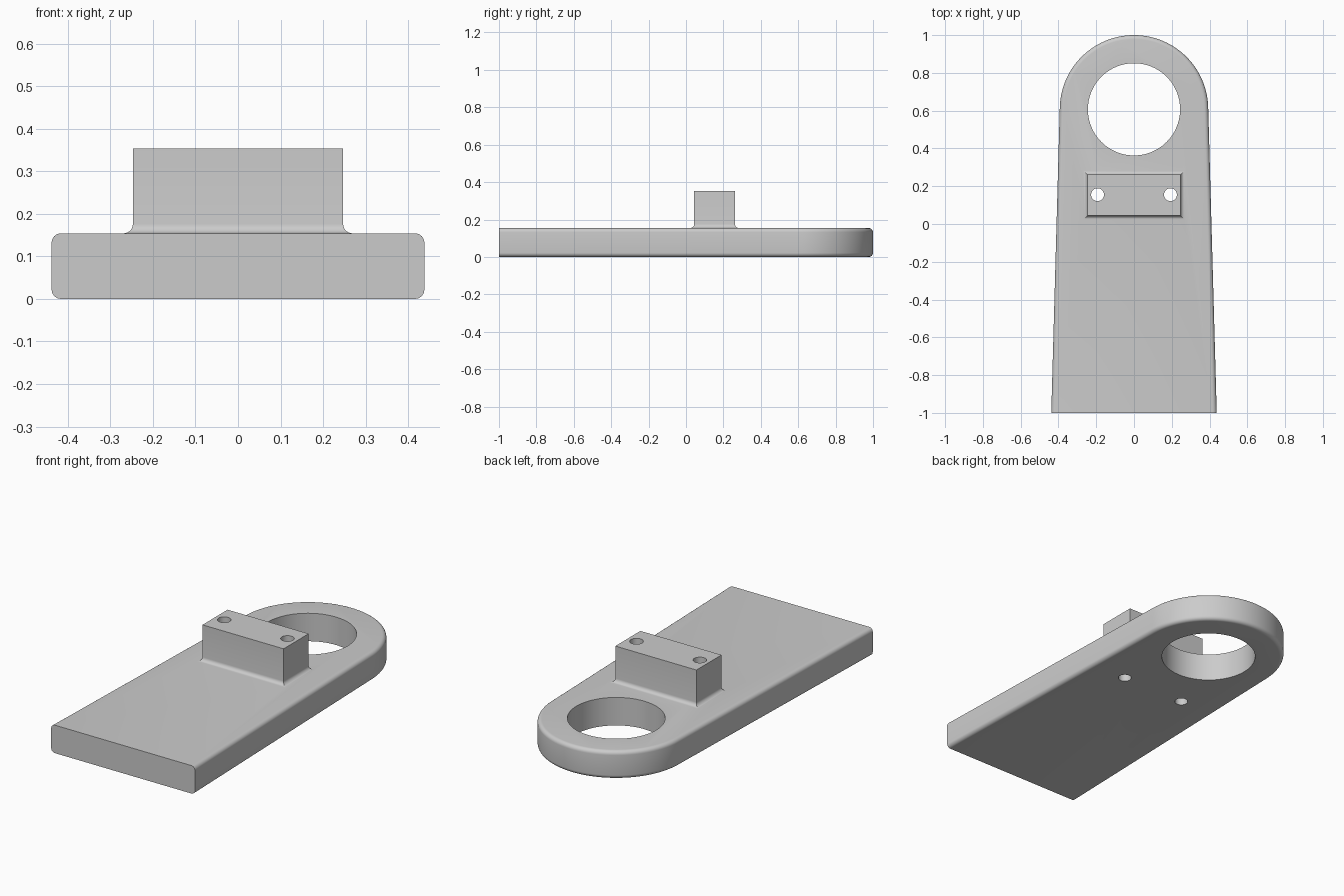
import bpy, bmesh, math
from math import sin, cos, pi

cube = bpy.data.objects.get("Cube")
if cube:
    bpy.data.objects.remove(cube, do_unlink=True)

grey = bpy.data.materials.new("plain grey")
grey.use_nodes = True
COLOUR = (0.6, 0.6, 0.6, 1)
grey.diffuse_color = COLOUR
grey.node_tree.nodes["Principled BSDF"].inputs["Base Color"].default_value = COLOUR

THICK, ROUND = 0.154, 0.022
EYE_Y, EYE_R, FRONT_W = 0.607, 0.393, 0.438


def loft(name, rings):
    """Closed solid through rings of equal point count, bottom to top."""
    bm = bmesh.new()
    loops = [[bm.verts.new(p) for p in ring] for ring in rings]
    n = len(loops[0])
    for low, high in zip(loops, loops[1:]):
        for i in range(n):
            j = (i + 1) % n
            bm.faces.new((low[i], low[j], high[j], high[i]))
    bm.faces.new(loops[0][::-1])
    bm.faces.new(loops[-1])
    bmesh.ops.recalc_face_normals(bm, faces=bm.faces)
    mesh = bpy.data.meshes.new(name)
    bm.to_mesh(mesh)
    bm.free()
    mesh.materials.append(grey)
    obj = bpy.data.objects.new(name, mesh)
    bpy.context.collection.objects.link(obj)
    return obj


def outline(offset, z, steps=64):
    """Tapered plate outline with a round end, drawn inwards by offset."""
    reach = EYE_Y + 1
    t = math.acos(EYE_R / math.hypot(FRONT_W, reach)) - math.atan2(reach, FRONT_W)
    r = EYE_R - offset
    x = (r + reach * sin(t)) / cos(t)
    pts = [(-x, -1, z), (x, -1, z)]
    for i in range(steps + 1):
        a = t + (pi - 2 * t) * i / steps
        pts.append((r * cos(a), EYE_Y + r * sin(a), z))
    return pts


def rectangle(offset, z):
    x, y = 0.247 + offset, 0.109 + offset
    return [(sx * x, 0.153 + sy * y, z) for sx, sy in ((-1, -1), (1, -1), (1, 1), (-1, 1))]


def cutter(name, x, y, r, sides):
    circle = [(x + r * cos(2 * pi * i / sides), y + r * sin(2 * pi * i / sides))
              for i in range(sides)]
    obj = loft(name, [[(*p, z) for p in circle] for z in (-0.1, 0.5)])
    obj.hide_render = True
    return obj


def combine(target, other, operation):
    mod = target.modifiers.new(operation, 'BOOLEAN')
    mod.object, mod.operation, mod.solver = other, operation, 'EXACT'
    bpy.context.view_layer.objects.active = target
    bpy.ops.object.modifier_apply(modifier=mod.name)
    bpy.data.objects.remove(other, do_unlink=True)


# Tapered plate with rounded side and end edges
angles = [pi / 2 * i / 6 for i in range(7)]
lower = [outline(ROUND * (1 - sin(a)), ROUND * (1 - cos(a))) for a in angles]
upper = [outline(ROUND * (1 - cos(a)), THICK - ROUND * (1 - sin(a))) for a in angles]
plate = loft("mounting_plate", lower + upper)

# Raised block with a fillet around its foot
fillet = [rectangle(ROUND * (1 - sin(a)), THICK + ROUND * (1 - cos(a))) for a in angles]
block = loft("raised_block", [rectangle(ROUND, THICK - 0.03)] + fillet + [rectangle(0, 0.353)])
combine(plate, block, 'UNION')

# Large eye and two pin holes
combine(plate, cutter("eye_cutter", 0, EYE_Y, 0.244, 96), 'DIFFERENCE')
for side in (-1, 1):
    combine(plate, cutter("pin_cutter", side * 0.193, 0.155, 0.034, 40), 'DIFFERENCE')

bpy.ops.object.select_all(action='DESELECT')
plate.select_set(True)
bpy.context.view_layer.objects.active = plate
bpy.ops.object.shade_smooth_by_angle(angle=math.radians(30))
